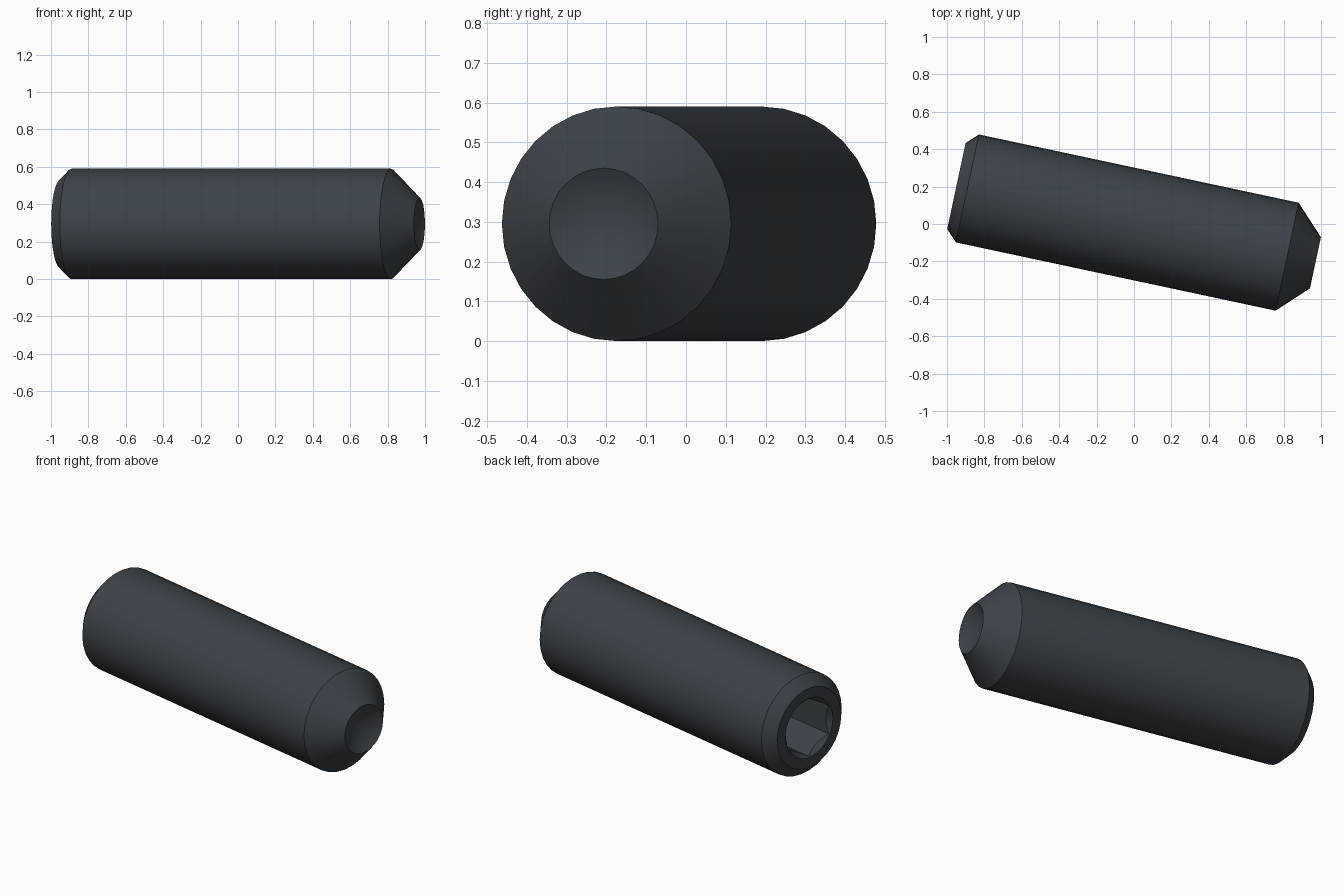
import bpy, bmesh, math

cube = bpy.data.objects.get("Cube")
if cube:
    bpy.data.objects.remove(cube, do_unlink=True)

RADIUS = 0.295
HEAD, TIP = -0.971, 0.992
SOCKET_R = 0.1703
TILT = math.radians(-12.05)

steel = bpy.data.materials.new("dark slate steel")
steel.use_nodes = True
colour = (0.045, 0.056, 0.067, 1)
steel.diffuse_color = colour
steel.node_tree.nodes["Principled BSDF"].inputs["Base Color"].default_value = colour


def lathe(name, profile, sides):
    """Spin (position, radius) points around the x axis; the ends lie on the axis."""
    bm = bmesh.new()
    rings = []
    for x, r in profile:
        if r == 0:
            rings.append([bm.verts.new((x, 0, 0))] * sides)
        else:
            angles = [2 * math.pi * i / sides for i in range(sides)]
            rings.append([bm.verts.new((x, r * math.sin(a), r * math.cos(a))) for a in angles])
    for a, b in zip(rings, rings[1:]):
        for i in range(sides):
            j = (i + 1) % sides
            corners = dict.fromkeys((a[i], a[j], b[j], b[i]))
            bm.faces.new(list(corners))
    bmesh.ops.recalc_face_normals(bm, faces=bm.faces)
    mesh = bpy.data.meshes.new(name)
    bm.to_mesh(mesh)
    bm.free()
    mesh.materials.append(steel)
    obj = bpy.data.objects.new(name, mesh)
    bpy.context.collection.objects.link(obj)
    return obj


# Body with a chamfered head, a conical point and a cupped tip
screw = lathe("set_screw", [
    (HEAD, 0), (HEAD, 0.235), (HEAD + 0.06, RADIUS),
    (TIP - 0.155, RADIUS), (TIP, 0.14), (TIP - 0.081, 0)], 32)

# Hexagonal socket and its countersink
socket = lathe("socket_cutter", [
    (HEAD - 0.1, 0), (HEAD - 0.1, SOCKET_R), (HEAD + 0.39, SOCKET_R), (HEAD + 0.39, 0)], 6)
countersink = lathe("countersink_cutter", [
    (HEAD - 0.02, 0), (HEAD - 0.02, 0.194), (HEAD + 0.05, 0.124), (HEAD + 0.05, 0)], 48)

bpy.ops.object.select_all(action="DESELECT")
bpy.context.view_layer.objects.active = screw
screw.select_set(True)
for cutter in (socket, countersink):
    cutter.hide_render = True
    cut = screw.modifiers.new(cutter.name, "BOOLEAN")
    cut.operation = "DIFFERENCE"
    cut.solver = "EXACT"
    cut.object = cutter
    bpy.ops.object.modifier_apply(modifier=cut.name)
    bpy.data.objects.remove(cutter, do_unlink=True)

bpy.ops.object.shade_smooth_by_angle(angle=math.radians(25))

# Lay the screw on the ground, turned slightly
screw.rotation_euler.z = TILT
screw.location.z = RADIUS
